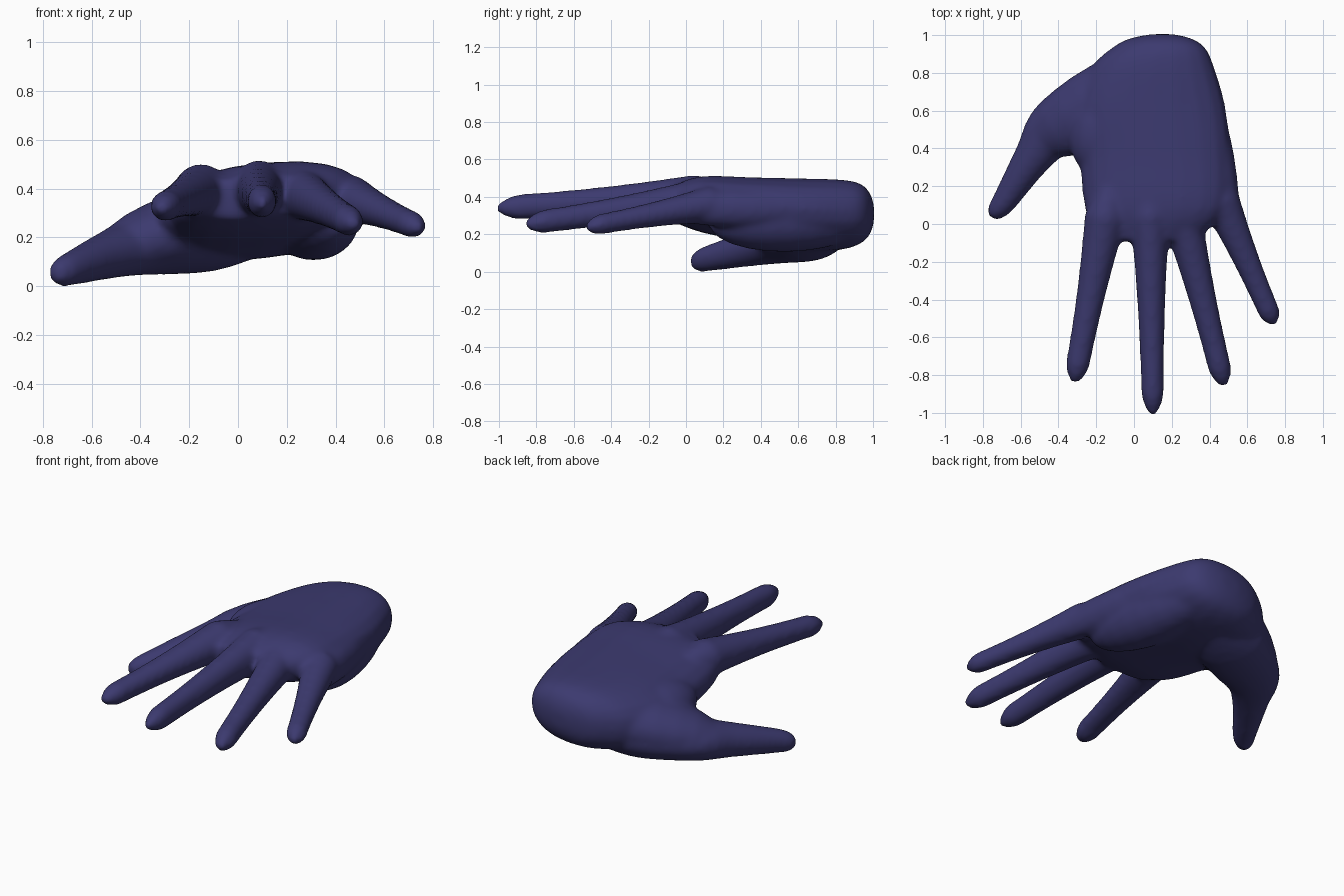
import bpy, bmesh, math
from mathutils import Vector

cube = bpy.data.objects.get("Cube")
if cube:
    bpy.data.objects.remove(cube, do_unlink=True)

skin = bpy.data.materials.new("dark indigo")
skin.use_nodes = True
skin.diffuse_color = (0.045, 0.042, 0.16, 1)
skin.node_tree.nodes["Principled BSDF"].inputs["Base Color"].default_value = skin.diffuse_color

SIDES = 20
STEPS = 4
bm = bmesh.new()


def smooth_rows(rows):
    """Fill in a smooth spline between the given rows."""
    points = [Vector(row) for row in rows]
    padded = [points[0]] + points + [points[-1]]
    result = []
    for a, b, c, d in zip(padded, padded[1:], padded[2:], padded[3:]):
        for step in range(STEPS):
            t = step / STEPS
            bend = (2 * a - 5 * b + 4 * c - d) * t + (3 * b - a - 3 * c + d) * t * t
            result.append(b + ((c - a) + bend) * t / 2)
    return result + [points[-1]]


def loft(rows, power=1.0, tilt=0.0, straight=False):
    """Closed tube through rows of x, y, z, half width, half height."""
    rings = []
    for i, (x, y, z, width, height) in enumerate(rows):
        before, after = rows[max(i - 1, 0)], rows[min(i + 1, len(rows) - 1)]
        along = Vector((after[0] - before[0], after[1] - before[1], 0)).normalized()
        side = Vector((1, 0, 0)) if straight else Vector((-along.y, along.x, 0))
        ring = []
        for k in range(SIDES):
            angle = math.tau * k / SIDES
            c, s = math.cos(angle), math.sin(angle)
            across = math.copysign(abs(c) ** power, c) * width
            up = math.copysign(abs(s) ** power, s) * height + tilt * across
            ring.append(bm.verts.new(Vector((x, y, z + up)) + side * across))
        rings.append(ring)
    for first, second in zip(rings, rings[1:]):
        for k in range(SIDES):
            n = (k + 1) % SIDES
            bm.faces.new((first[k], first[n], second[n], second[k]))
    bm.faces.new(rings[0][::-1])
    bm.faces.new(rings[-1])


def finger(knuckle, tip, width, height):
    """Straight finger, thick at the knuckle and rounded at the tip."""
    knuckle, tip = Vector(knuckle), Vector(tip)
    rows = []
    count = 24
    for i in range(count + 1):
        t = -0.25 + 1.25 * i / count
        taper = 0.6 + 0.47 * (1 - t) ** 2
        root = min(1, 3.3 * (t + 0.3))
        cap = min(1, math.sqrt(max(0, 10 * (1 - t)) + 0.1))
        size = taper * root * cap
        rows.append((*knuckle.lerp(tip, t), width * size, height * size))
    loft(rows)


def pad(start, end, width, height):
    """Soft egg-shaped muscle between two points."""
    start, end = Vector(start), Vector(end)
    rows = []
    for i in range(1, 12):
        angle = math.pi * i / 12
        swell = math.sin(angle)
        centre = start.lerp(end, (1 - math.cos(angle)) / 2)
        rows.append((*centre, width * swell, height * swell))
    loft(rows)


# palm, from the rounded wrist end to the knuckles
loft(smooth_rows([
    (0.15, 1.005, 0.31, 0.06, 0.05),
    (0.14, 0.98, 0.31, 0.17, 0.115),
    (0.13, 0.93, 0.31, 0.25, 0.16),
    (0.1, 0.83, 0.305, 0.325, 0.185),
    (0.085, 0.62, 0.305, 0.4, 0.19),
    (0.11, 0.36, 0.33, 0.4, 0.17),
    (0.115, 0.08, 0.36, 0.375, 0.145),
    (0.07, -0.09, 0.365, 0.25, 0.085),
]), power=0.88, tilt=0.08, straight=True)

# heel of the palm, and its outer edge running into the little finger
pad((0.21, 0.98, 0.28), (0.4, 0.12, 0.26), 0.17, 0.165)
pad((0.42, 0.66, 0.33), (0.52, -0.14, 0.34), 0.075, 0.1)

# thumb with the mound at its root
loft(smooth_rows([
    (0.12, 0.82, 0.24, 0.08, 0.1),
    (-0.11, 0.67, 0.2, 0.2, 0.14),
    (-0.4, 0.52, 0.165, 0.16, 0.12),
    (-0.53, 0.36, 0.13, 0.105, 0.1),
    (-0.68, 0.13, 0.075, 0.068, 0.072),
    (-0.725, 0.07, 0.06, 0.054, 0.06),
    (-0.748, 0.03, 0.055, 0.028, 0.035),
]))

# back of the hand sloping down to the thumb
pad((0.3, 0.88, 0.34), (-0.56, 0.42, 0.16), 0.215, 0.165)

# web between the thumb and the index finger
pad((-0.1, 0.75, 0.29), (-0.22, 0.26, 0.3), 0.18, 0.14)

# index, middle, ring and little finger
finger((-0.15, 0.04, 0.395), (-0.316, -0.84, 0.32), 0.105, 0.103)
finger((0.085, 0.05, 0.4), (0.1, -1.01, 0.34), 0.1, 0.112)
finger((0.25, 0.06, 0.385), (0.478, -0.86, 0.255), 0.102, 0.105)
finger((0.46, 0.12, 0.36), (0.745, -0.535, 0.24), 0.096, 0.092)

bmesh.ops.recalc_face_normals(bm, faces=bm.faces)
mesh = bpy.data.meshes.new("hand")
bm.to_mesh(mesh)
bm.free()
mesh.materials.append(skin)
hand = bpy.data.objects.new("hand", mesh)
bpy.context.collection.objects.link(hand)

# fuse the parts into one skin and soften the joins
fuse = hand.modifiers.new("fuse", "REMESH")
fuse.mode = "VOXEL"
fuse.voxel_size = 0.016
fuse.use_smooth_shade = True
soften = hand.modifiers.new("soften", "SMOOTH")
soften.factor = 0.5
soften.iterations = 11
